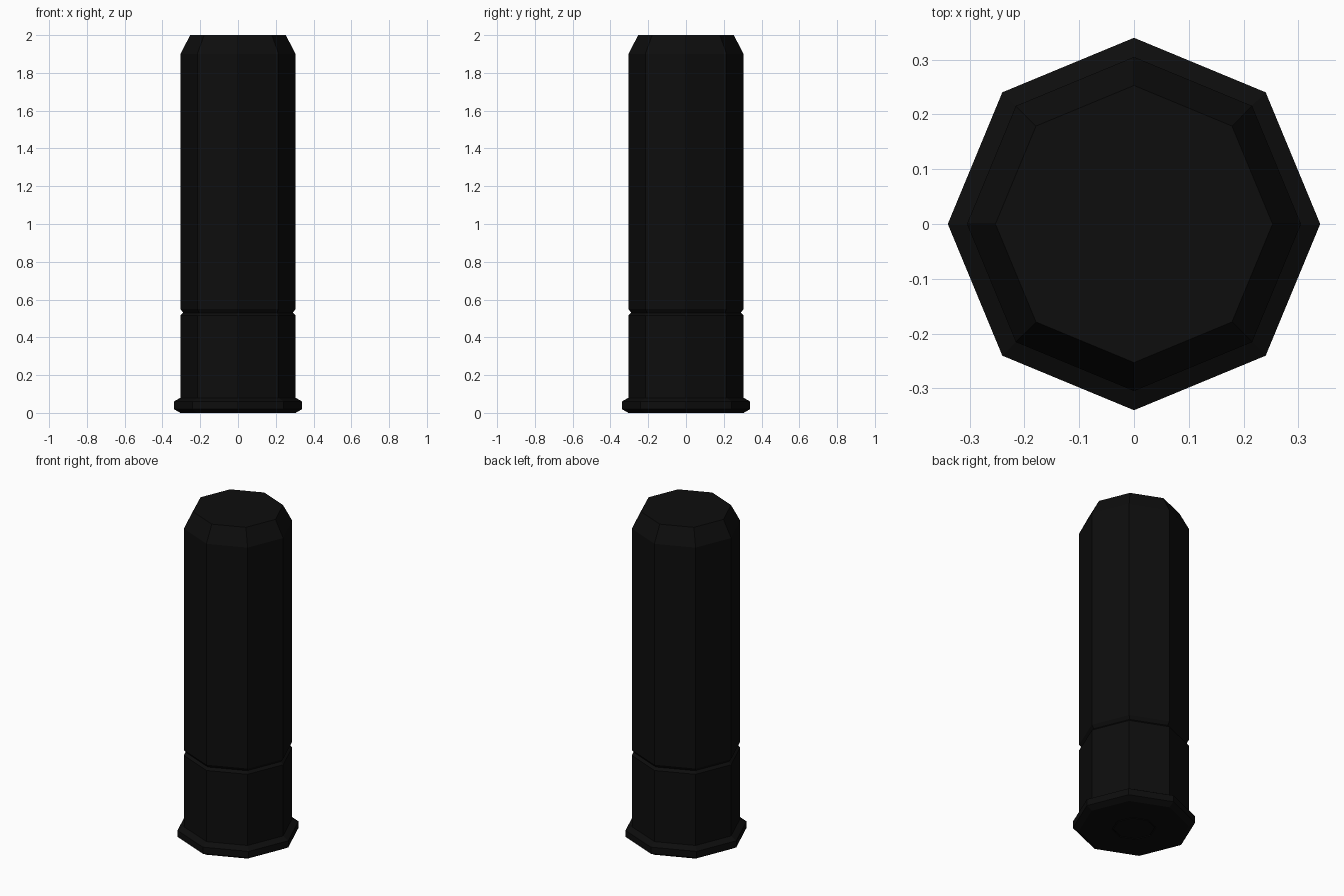
import bpy, bmesh
from math import cos, sin, pi

if "Cube" in bpy.data.objects:
    bpy.data.objects.remove(bpy.data.objects["Cube"])

SIDES = 8
black = bpy.data.materials.new("black")
black.diffuse_color = (0.004, 0.004, 0.004, 1)
black.use_nodes = True
black.node_tree.nodes["Principled BSDF"].inputs["Base Color"].default_value = black.diffuse_color


def lathe(name, profile, cap_bottom=False, cap_top=False):
    """Spin (radius, z) points into a flat-sided octagonal shell."""
    bm = bmesh.new()
    rings = [[bm.verts.new((r * cos(2 * pi * i / SIDES), r * sin(2 * pi * i / SIDES), z))
              for i in range(SIDES)] for r, z in profile]
    for a, b in zip(rings, rings[1:]):
        for i in range(SIDES):
            j = (i + 1) % SIDES
            bm.faces.new((a[i], a[j], b[j], b[i]))
    if cap_bottom:
        bm.faces.new(rings[0][::-1])
    if cap_top:
        bm.faces.new(rings[-1])
    mesh = bpy.data.meshes.new(name)
    bm.to_mesh(mesh)
    bm.free()
    mesh.materials.append(black)
    obj = bpy.data.objects.new(name, mesh)
    bpy.context.collection.objects.link(obj)
    return obj


# Rimmed metal base, from the primer hole up to the groove
lathe("base", [(0.12, 0.005), (0.122, 0), (0.305, 0), (0.34, 0.02), (0.34, 0.06),
               (0.305, 0.08), (0.305, 0.515), (0.29, 0.53)])

# Hull with chamfered, closed end
lathe("hull", [(0.29, 0.53), (0.305, 0.55), (0.305, 1.9), (0.253, 2.0)], cap_top=True)

# Primer disc set in the underside
lathe("primer", [(0.115, 0), (0.12, 0.005)], cap_bottom=True)
